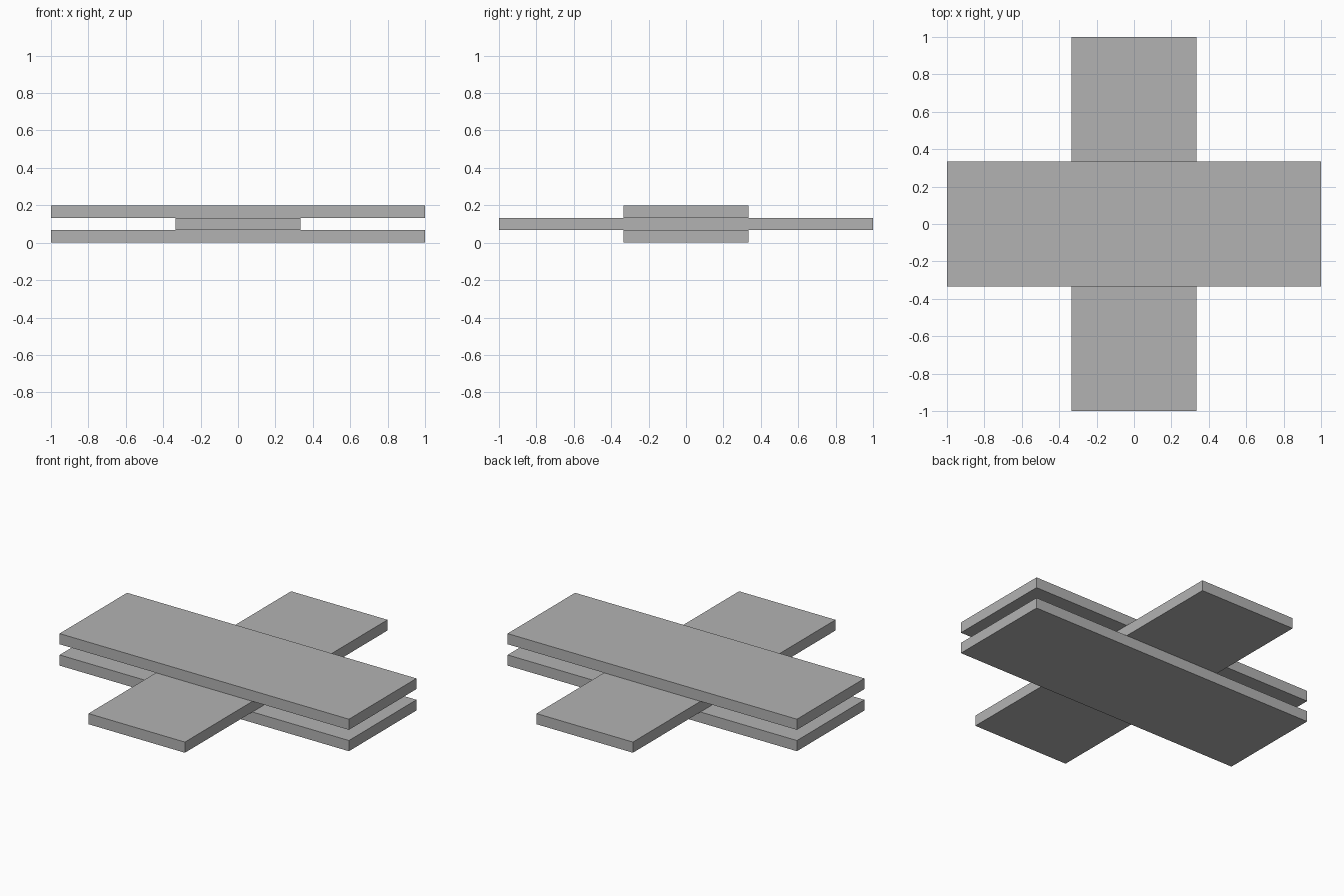
import bpy

# Remove the default object
cube = bpy.data.objects.get("Cube")
if cube:
    bpy.data.objects.remove(cube, do_unlink=True)

LENGTH = 2.0
WIDTH = LENGTH / 3
THICKNESS = LENGTH / 30

# Plain grey shared by every plank
grey = bpy.data.materials.new("plain_grey")
grey.use_nodes = True
colour = (0.45, 0.45, 0.45, 1.0)
grey.diffuse_color = colour
grey.node_tree.nodes["Principled BSDF"].inputs["Base Color"].default_value = colour


def add_plank(name, layer, size_x, size_y):
    """Add a flat plank resting on the given layer of the stack."""
    bpy.ops.mesh.primitive_cube_add(size=1, location=(0, 0, (layer + 0.5) * THICKNESS))
    plank = bpy.context.object
    plank.name = name
    plank.scale = (size_x, size_y, THICKNESS)
    bpy.ops.object.transform_apply(location=False, rotation=False, scale=True)
    plank.data.materials.append(grey)
    return plank


# Three planks stacked crosswise
add_plank("bottom_plank", 0, LENGTH, WIDTH)
add_plank("middle_cross_plank", 1, WIDTH, LENGTH)
add_plank("top_plank", 2, LENGTH, WIDTH)
